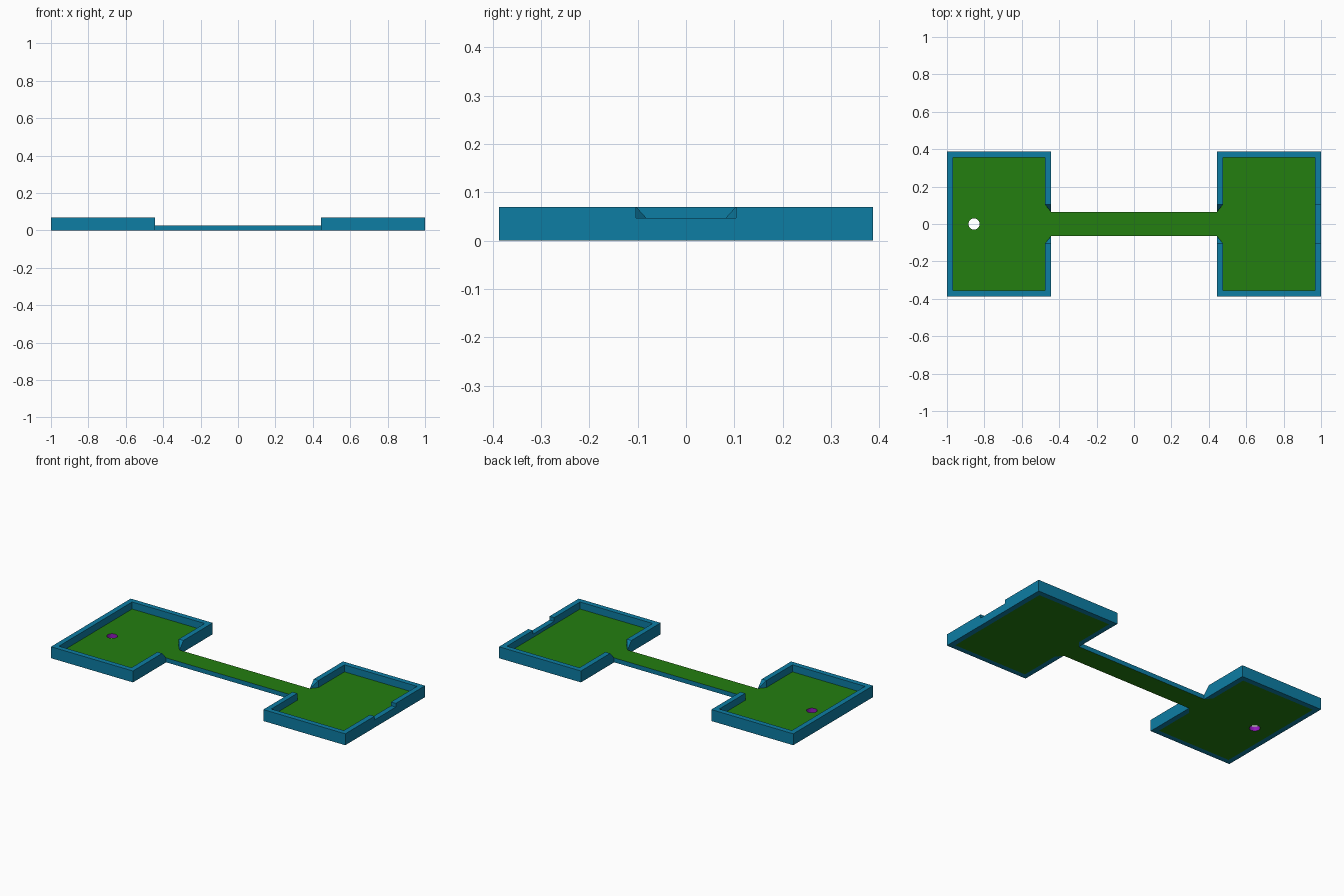
import bpy, bmesh, math

if "Cube" in bpy.data.objects:
    bpy.data.objects.remove(bpy.data.objects["Cube"])

X0, X1, Y1, T = 0.443, 1.0, 0.387, 0.032   # pad inner end, outer end, half width, wall thickness
LANE, OPEN = 0.064, 0.103                  # half widths of lane and wall openings
FLOOR, TOP, NOTCH = 0.027, 0.07, 0.047     # heights
HX, HR, HN = -0.855, 0.03, 24              # hole


def material(name, rgb):
    m = bpy.data.materials.new(name)
    m.diffuse_color = (*rgb, 1)
    m.use_nodes = True
    m.node_tree.nodes["Principled BSDF"].inputs["Base Color"].default_value = m.diffuse_color
    return m


green = material("turf green", (0.017, 0.21, 0.005))
blue = material("wall blue", (0.004, 0.205, 0.37))
purple = material("hole purple", (0.28, 0.01, 0.5))


def finish(name, bm, mats):
    bmesh.ops.recalc_face_normals(bm, faces=bm.faces[:])
    me = bpy.data.meshes.new(name)
    bm.to_mesh(me)
    bm.free()
    for m in mats:
        me.materials.append(m)
    ob = bpy.data.objects.new(name, me)
    bpy.context.collection.objects.link(ob)
    return ob


# Turf slab: two pads joined by a lane, with a through hole
quarter = [(X0, LANE), (X0 + T, OPEN), (X0 + T, Y1 - T), (X1 - T, Y1 - T)]
half = quarter + [(x, -y) for x, y in reversed(quarter)]
outline = half + [(-x, -y) for x, y in half]
hole = [(HX + HR * math.cos(2 * math.pi * i / HN), HR * math.sin(2 * math.pi * i / HN))
        for i in range(HN)]
bm = bmesh.new()
edges = []
for loop in (outline, hole):
    vs = [bm.verts.new((x, y, FLOOR)) for x, y in loop]
    edges += [bm.edges.new((vs[i - 1], vs[i])) for i in range(len(vs))]
bmesh.ops.triangle_fill(bm, edges=edges, use_beauty=True, use_dissolve=False, normal=(0, 0, 1))
ext = bmesh.ops.extrude_face_region(bm, geom=bm.faces[:])
for g in ext["geom"]:
    if isinstance(g, bmesh.types.BMVert):
        g.co.z = 0
bmesh.ops.recalc_face_normals(bm, faces=bm.faces[:])
for f in bm.faces:
    c = f.calc_center_median()
    if abs(f.normal.z) < 0.5:
        f.material_index = 2 if math.hypot(c.x - HX, c.y) < HR * 1.1 else 1
finish("turf", bm, (green, blue, purple))


# Pad walls: a six-point section swept round each half pad
def section(o, i, h):
    return [(*o, 0), (*o, FLOOR), (*o, h), (*i, h), (*i, FLOOR), (*i, 0)]


def pad_wall(name, sx, notched):
    start = section((X0, LANE), (X0 + T, OPEN), TOP)
    start[2] = (X0, OPEN, TOP)             # sloping wall end beside the lane
    secs = [start,
            section((X0, Y1), (X0 + T, Y1 - T), TOP),
            section((X1, Y1), (X1 - T, Y1 - T), TOP)]
    if notched:
        secs += [section((X1, OPEN), (X1 - T, OPEN), h) for h in (TOP, NOTCH)]
    h = NOTCH if notched else TOP
    secs.append(section((X1, 0), (X1 - T, 0), h))
    bm = bmesh.new()
    for sy in (1, -1):
        rings = [[bm.verts.new((sx * x, sy * y, z)) for x, y, z in s] for s in secs]
        for a, b in zip(rings, rings[1:]):
            for k in range(6):
                bm.faces.new((a[k - 1], a[k], b[k], b[k - 1]))
        r = rings[0]
        bm.faces.new((r[0], r[1], r[4], r[5]))
        bm.faces.new((r[1], r[2], r[3]))
        bm.faces.new((r[1], r[3], r[4]))
    bmesh.ops.remove_doubles(bm, verts=bm.verts[:], dist=1e-5)
    finish(name, bm, (blue,))


pad_wall("left_pad_wall", -1, False)
pad_wall("right_pad_wall", 1, True)
